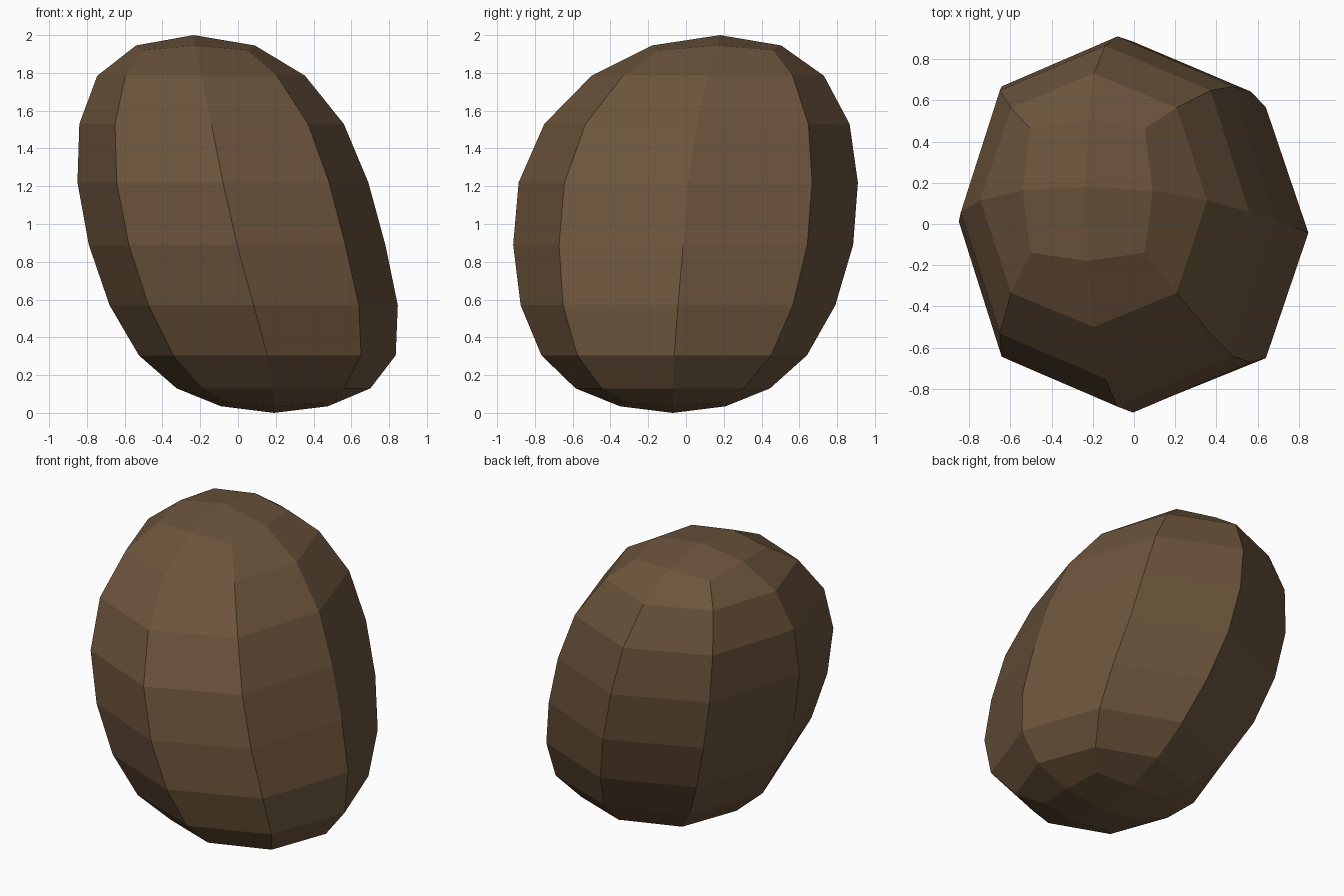
import bpy, bmesh

if "Cube" in bpy.data.objects:
    bpy.data.objects.remove(bpy.data.objects["Cube"])

# leaning squarish-capped boulder: rings as (z, centre x, centre y, half width, half depth)
rings = [
    (0.035, 0.193, -0.070, 0.283, 0.28),
    (0.13, 0.188, -0.070, 0.513, 0.515),
    (0.305, 0.155, -0.0625, 0.68, 0.703),
    (0.57, 0.083, -0.0425, 0.763, 0.833),
    (0.89, -0.005, -0.015, 0.785, 0.90),
    (1.22, -0.08, 0.012, 0.77, 0.898),
    (1.53, -0.14, 0.058, 0.70, 0.808),
    (1.785, -0.195, 0.115, 0.55, 0.615),
    (1.945, -0.225, 0.162, 0.315, 0.342),
]
dirs = [(1, 0), (1, 1), (0, 1), (-1, 1), (-1, 0), (-1, -1), (0, -1), (1, -1)]

bm = bmesh.new()
loops = []
last = len(rings) - 1
for i, (z, cx, cy, hx, hy) in enumerate(rings):
    cap = i in (0, last)
    loop = []
    for dx, dy in dirs:
        corner = dx != 0 and dy != 0
        s = (0.88 if cap else 0.73) if corner else 1.0
        dz = 0.0
        if corner and cap:
            dz = 0.02 if i == 0 else -0.025
        loop.append(bm.verts.new((cx + dx * hx * s, cy + dy * hy * s, z + dz)))
    loops.append(loop)

# side bands
for a, b in zip(loops, loops[1:]):
    for k in range(8):
        n = (k + 1) % 8
        bm.faces.new((a[k], a[n], b[n], b[k]))

# end caps: four quads around each pole
for loop, co in ((loops[0], (0.19, -0.07, 0.0)), (loops[-1], (-0.235, 0.18, 2.0))):
    pole = bm.verts.new(co)
    for k in range(0, 8, 2):
        bm.faces.new((pole, loop[k], loop[k + 1], loop[(k + 2) % 8]))
bmesh.ops.recalc_face_normals(bm, faces=bm.faces)

mesh = bpy.data.meshes.new("rock")
bm.to_mesh(mesh)
bm.free()

mat = bpy.data.materials.new("earth brown")
mat.diffuse_color = (0.150, 0.089, 0.045, 1.0)
mat.use_nodes = True
mat.node_tree.nodes["Principled BSDF"].inputs["Base Color"].default_value = mat.diffuse_color
mesh.materials.append(mat)

rock = bpy.data.objects.new("rock", mesh)
bpy.context.collection.objects.link(rock)
